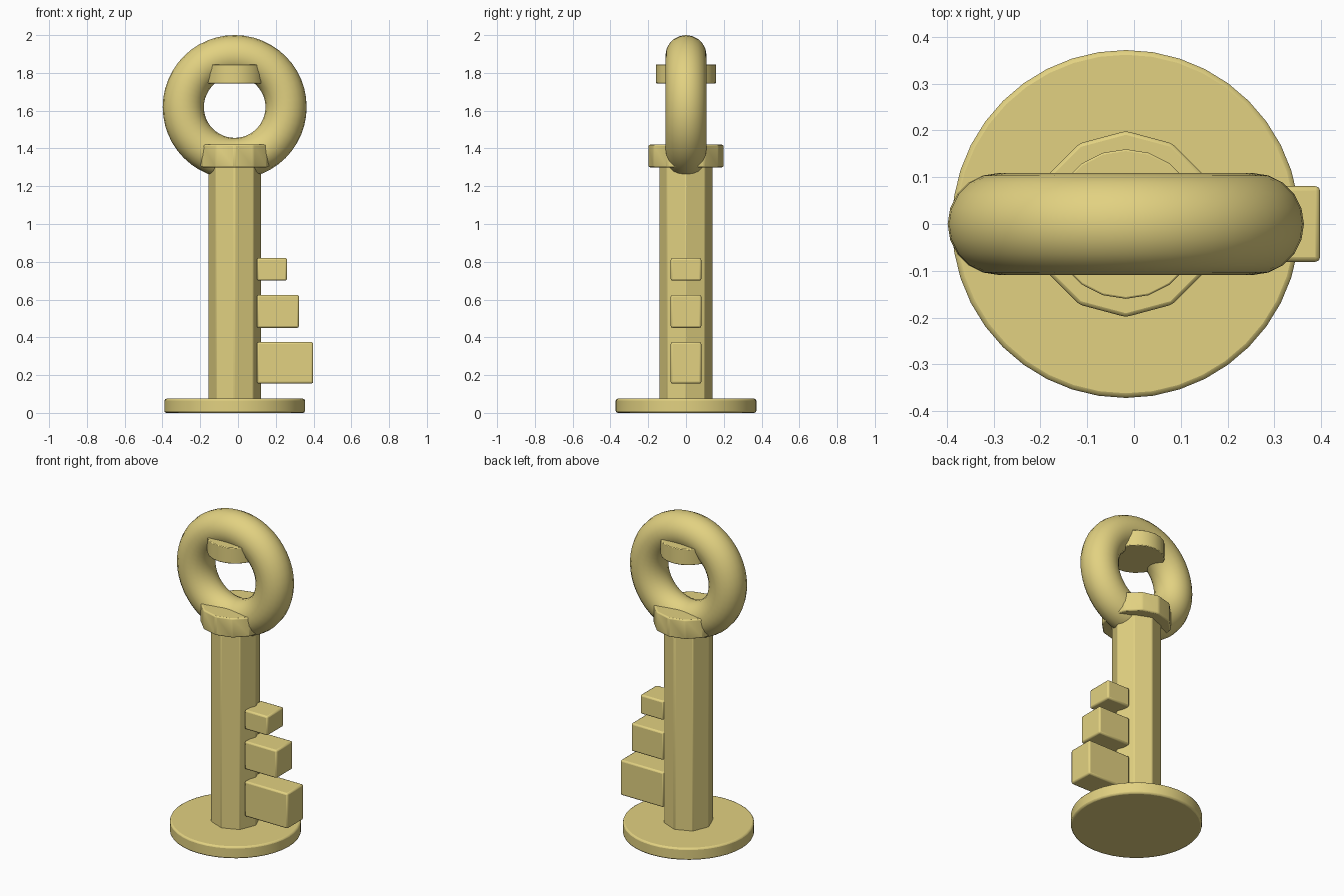
import bpy, math

if "Cube" in bpy.data.objects:
    bpy.data.objects.remove(bpy.data.objects["Cube"])

CX = -0.0175  # axis of the turned parts

brass = bpy.data.materials.new("brass")
brass.diffuse_color = (0.76, 0.64, 0.22, 1)
brass.use_nodes = True
brass.node_tree.nodes["Principled BSDF"].inputs["Base Color"].default_value = brass.diffuse_color


def finish(name, bevel=0.0, angle=30):
    o = bpy.context.object
    o.name = name
    o.data.materials.append(brass)
    bpy.ops.object.shade_smooth_by_angle(angle=math.radians(angle))
    if bevel:
        m = o.modifiers.new("soft_edges", 'BEVEL')
        m.width = bevel
        m.segments = 2
        m.limit_method = 'ANGLE'
        m.angle_limit = math.radians(25)
    return o


def disc(name, r, z0, z1, sides, bevel):
    bpy.ops.mesh.primitive_cylinder_add(vertices=sides, radius=r, depth=z1 - z0,
                                        location=(CX, 0, (z0 + z1) / 2))
    return finish(name, bevel)


def tooth(name, x1, z0, z1):
    x0 = 0.10
    bpy.ops.mesh.primitive_cube_add(size=1, location=((x0 + x1) / 2, 0, (z0 + z1) / 2))
    o = bpy.context.object
    o.scale = (x1 - x0, 0.162, z1 - z0)
    bpy.ops.object.transform_apply(location=False, rotation=False, scale=True)
    return finish(name, 0.01)


# Round base, octagonal shaft, collar and the plug through the ring
disc("base", 0.372, 0.0, 0.075, 40, 0.01)
disc("shaft", 0.141, 0.06, 1.32, 8, 0.006)
disc("collar", 0.199, 1.30, 1.42, 12, 0.008)
disc("ring_plug", 0.16, 1.745, 1.845, 20, 0.004)

# Ring handle
bpy.ops.mesh.primitive_torus_add(major_radius=0.272, minor_radius=0.109,
                                 major_segments=48, minor_segments=20,
                                 location=(CX, 0, 1.619), rotation=(math.pi / 2, 0, 0))
finish("ring_handle", angle=60)

# Key teeth, growing toward the base
tooth("tooth_small", 0.26, 0.70, 0.82)
tooth("tooth_medium", 0.323, 0.45, 0.625)
tooth("tooth_large", 0.398, 0.155, 0.375)
